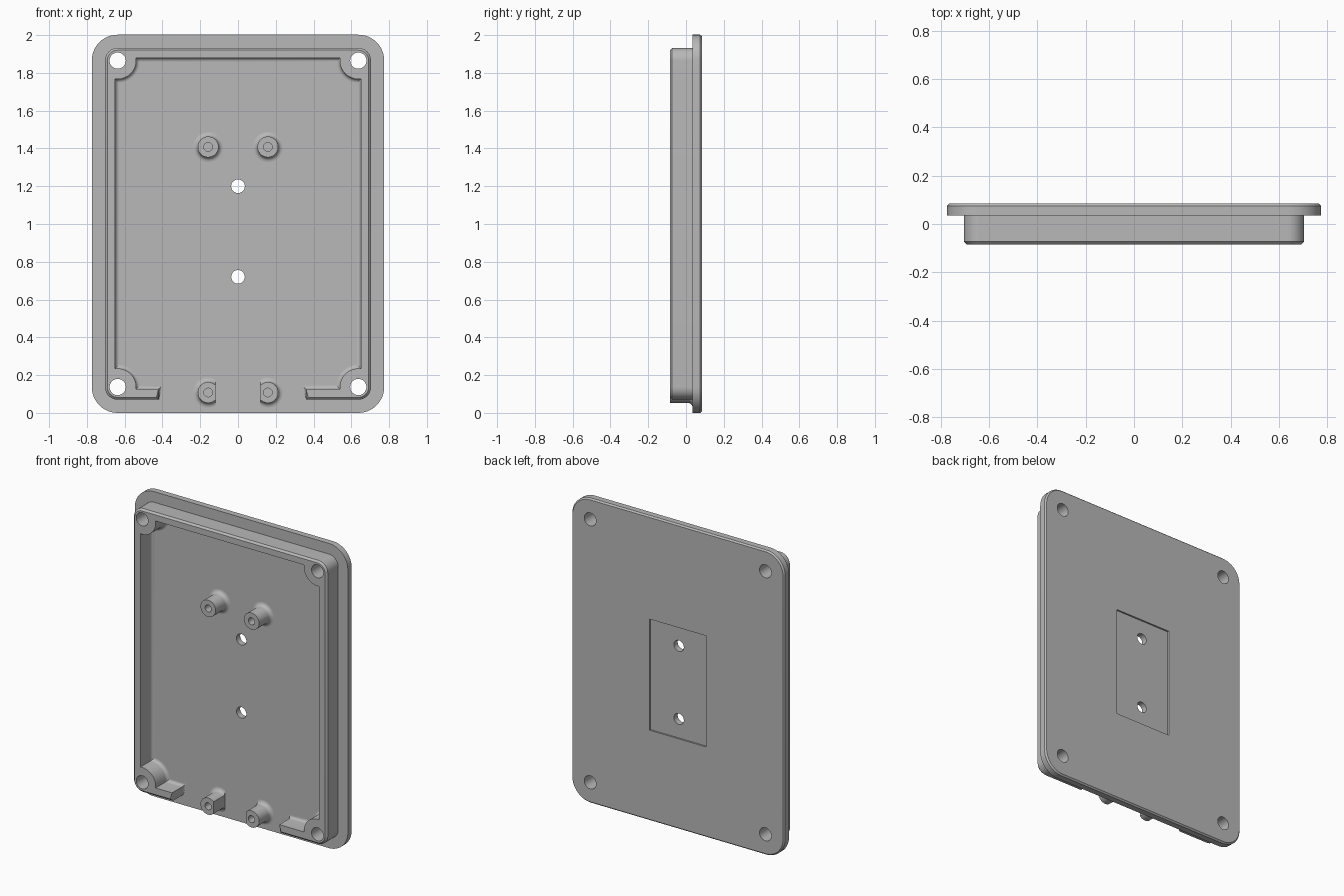
import bpy, bmesh
from math import sin, cos, radians
from mathutils import Vector

if "Cube" in bpy.data.objects:
    bpy.data.objects.remove(bpy.data.objects["Cube"])

grey = bpy.data.materials.new("plain grey")
grey.use_nodes = True
grey.diffuse_color = (0.48, 0.48, 0.48, 1)
grey.node_tree.nodes["Principled BSDF"].inputs["Base Color"].default_value = grey.diffuse_color

FRONT, FLOOR, BACK = -0.085, 0.035, 0.085
BX, BOTTOM, TOP = 0.637, 0.137, 1.865      # corner screw positions


def arc(cx, cz, r, a0, a1, n=12):
    angles = [radians(a0 + (a1 - a0) * i / n) for i in range(n + 1)]
    return [Vector((cx + r * cos(a), cz + r * sin(a))) for a in angles]


def circle(cx, cz, r, n=40):
    return arc(cx, cz, r, 0, 360, n)[:-1]


def rounded_corners(r):
    """Corner arcs around the screw positions, from lower right, counter-clockwise."""
    spots = [(BX, BOTTOM, -90), (BX, TOP, 0), (-BX, TOP, 90), (-BX, BOTTOM, 180)]
    return [p for x, z, a in spots for p in arc(x, z, r, a, a + 90)]


def offset(points, amounts):
    """Move a counter-clockwise outline outwards by one amount per point."""
    moved = []
    for i, p in enumerate(points):
        a = (p - points[i - 1]).normalized()
        b = (points[(i + 1) % len(points)] - p).normalized()
        na, nb = Vector((a.y, -a.x)), Vector((b.y, -b.x))
        moved.append(p + (na + nb) / (1 + na.dot(nb)) * amounts[i])
    return moved


def loft(name, layers):
    """Solid through outlines, each given as (y, points)."""
    bm = bmesh.new()
    rings = [[bm.verts.new((p.x, y, p.y)) for p in pts] for y, pts in layers]
    n = len(rings[0])
    for lo, hi in zip(rings, rings[1:]):
        for i in range(n):
            j = (i + 1) % n
            bm.faces.new((lo[i], lo[j], hi[j], hi[i]))
    bm.faces.new(rings[0])
    bm.faces.new(rings[-1])
    bmesh.ops.recalc_face_normals(bm, faces=bm.faces)
    mesh = bpy.data.meshes.new(name)
    bm.to_mesh(mesh)
    bm.free()
    mesh.materials.append(grey)
    ob = bpy.data.objects.new(name, mesh)
    bpy.context.collection.objects.link(ob)
    return ob


def hole(x, z, r, y0=-0.2, y1=0.2):
    return loft("hole_cutter", [(y0, circle(x, z, r)), (y1, circle(x, z, r))])


def finish(ob, cutters):
    """Cut the holes, then shade with sharp edges kept."""
    bpy.ops.object.select_all(action="DESELECT")
    bpy.context.view_layer.objects.active = ob
    ob.select_set(True)
    for c in cutters:
        mod = ob.modifiers.new("cut", "BOOLEAN")
        mod.operation, mod.solver, mod.object = "DIFFERENCE", "EXACT", c
        bpy.ops.object.modifier_apply(modifier=mod.name)
    bpy.ops.object.shade_smooth_by_angle(angle=radians(30))
    for c in cutters:
        bpy.data.objects.remove(c)


def fillet(r, steps=6):
    """(y, spread) pairs flaring out onto the floor."""
    turns = [radians(90 * i / steps) for i in range(steps + 1)]
    return [(FLOOR - r + r * sin(t), r * (1 - cos(t))) for t in turns]


def screw_holes():
    return [hole(x, z, 0.043) for x in (-BX, BX) for z in (BOTTOM, TOP)]


# Back plate with chamfered rear edge, screw holes and shallow recess
edge = rounded_corners(0.137)
plate = loft("back_plate", [(FLOOR, edge), (BACK - 0.01, edge), (BACK, rounded_corners(0.128))])
panel = [Vector(p) for p in ((-0.205, 0.595), (0.205, 0.595), (0.205, 1.325), (-0.205, 1.325))]
recess = loft("recess_cutter", [(BACK - 0.011, panel), (0.2, panel)])
finish(plate, screw_holes() + [hole(0, 1.2, 0.036), hole(0, 0.72, 0.036), recess])

# Raised rim, open along the bottom, with a boss at each corner
gap_l, gap_r, ledge = -0.42, 0.36, 0.126
outer = ([Vector((gap_r, 0.07))] + rounded_corners(0.067) + [Vector((gap_l, 0.07))])
br = 0.098
inner = ([Vector((gap_l, ledge))]
         + arc(-BX, BOTTOM, br, -6.5, 97.6) + arc(-BX, TOP, br, -97.6, 8.8)
         + arc(BX, TOP, br, 171.2, 277.6) + arc(BX, BOTTOM, br, 82.4, 186.5)
         + [Vector((gap_r, ledge))])
outline = outer + inner


def rim_layer(y, out, inn):
    return y, offset(outline, [out] * len(outer) + [inn] * len(inner))


layers = [rim_layer(FRONT, -0.012, 0), rim_layer(FRONT + 0.012, 0, 0)]
layers += [rim_layer(y, 0, d) for y, d in fillet(0.02)]
layers.append(rim_layer(FLOOR + 0.004, 0, 0.02))
finish(loft("rim", layers), screw_holes())


# Standoffs with flared feet and blind holes; the lower pair has a flat inner side
def standoff(name, x, z, flat):
    side = 1 if x > 0 else -1

    def ring(r):
        pts = circle(x, z, r)
        if flat:
            for p in pts:
                p.x = side * max(side * p.x, 0.118)
        return pts

    r = 0.055
    feet = [(y, ring(r + d)) for y, d in fillet(0.025)]
    post = loft(name, [(FRONT, ring(r))] + feet + [(FLOOR + 0.004, ring(r + 0.025))])
    finish(post, [hole(x, z, 0.023, -0.2, 0.01)])


for word, x in (("left", 0.158), ("right", -0.158)):
    standoff("upper_standoff_" + word, x, 1.408, False)
    standoff("lower_standoff_" + word, x, 0.108, True)
